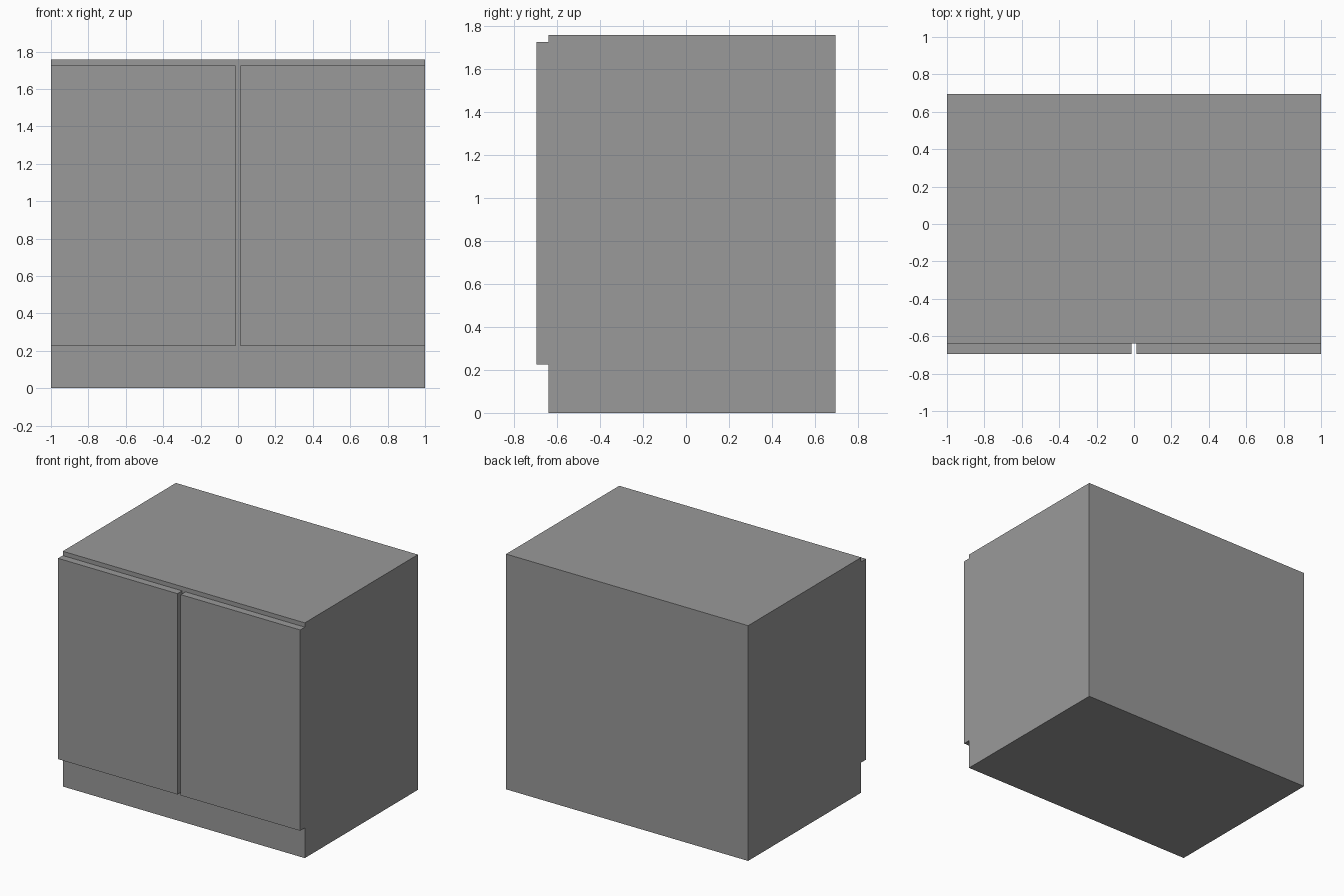
import bpy
import bmesh
from mathutils import Matrix, Vector

if "Cube" in bpy.data.objects:
    bpy.data.objects.remove(bpy.data.objects["Cube"])

grey = bpy.data.materials.new("cabinet_grey")
grey.diffuse_color = (0.32, 0.32, 0.32, 1.0)
grey.use_nodes = True
grey.node_tree.nodes["Principled BSDF"].inputs["Base Color"].default_value = grey.diffuse_color


def box(name, lo, hi):
    """Axis-aligned box between two corners."""
    lo, hi = Vector(lo), Vector(hi)
    bm = bmesh.new()
    bmesh.ops.create_cube(bm, size=1.0, matrix=Matrix.Translation((lo + hi) / 2)
                          @ Matrix.Diagonal((*(hi - lo), 1.0)))
    mesh = bpy.data.meshes.new(name)
    bm.to_mesh(mesh)
    bm.free()
    mesh.materials.append(grey)
    obj = bpy.data.objects.new(name, mesh)
    bpy.context.collection.objects.link(obj)
    return obj


BACK, FACE, FRONT = 0.695, -0.64, -0.695
GAP = 0.013

# Cabinet carcass, its lower front showing as the plinth
box("cabinet_body", (-1, FACE, 0), (1, BACK, 1.757))

# Pair of flat doors with a narrow gap between them
box("left_door", (-1, FRONT, 0.225), (-GAP, FACE, 1.725))
box("right_door", (GAP, FRONT, 0.225), (1, FACE, 1.725))
